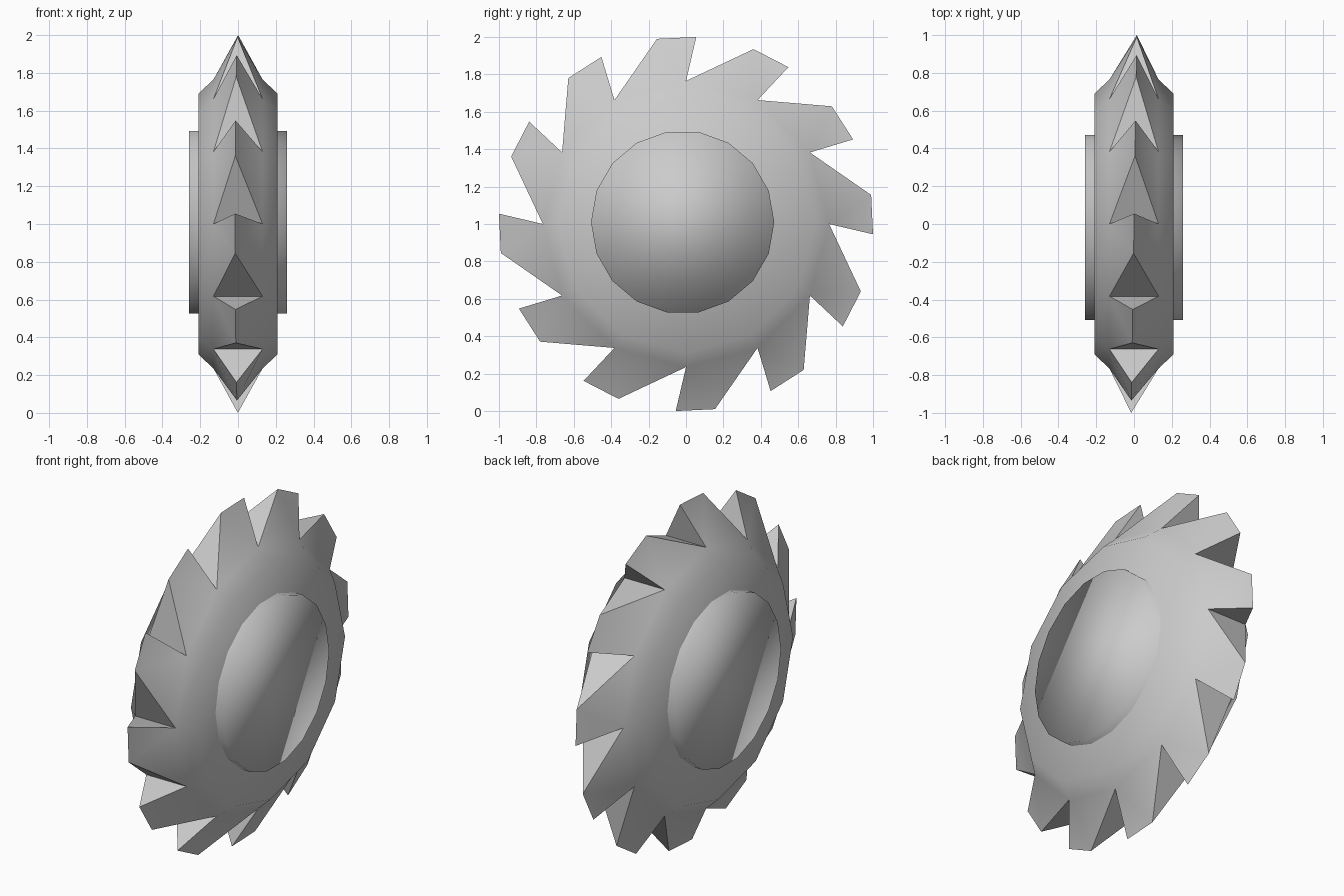
import bpy, bmesh
from math import sin, cos, radians, hypot, atan2

if "Cube" in bpy.data.objects:
    bpy.data.objects.remove(bpy.data.objects["Cube"])

N = 12                      # number of teeth
CZ = 1.0                    # wheel centre height


def finish(name, bm, angle=None):
    bmesh.ops.recalc_face_normals(bm, faces=bm.faces)
    me = bpy.data.meshes.new(name)
    bm.to_mesh(me)
    bm.free()
    ob = bpy.data.objects.new(name, me)
    bpy.context.collection.objects.link(ob)
    for p in me.polygons:
        p.use_smooth = True
    if angle:
        bpy.ops.object.select_all(action='DESELECT')
        ob.select_set(True)
        bpy.context.view_layer.objects.active = ob
        bpy.ops.object.shade_smooth_by_angle(angle=radians(angle))
    return ob


# toothed wheel: chamfered 12-sided disc whose outer faces rise to swept ridges
bm = bmesh.new()


def polar(x, r, a):
    return bm.verts.new((x, r * cos(a), CZ + r * sin(a)))


profile = [(0.21, 0.69), (0.13, 0.765), (-0.13, 0.765), (-0.21, 0.69)]
rings = [[polar(x, r, radians(360 / N * i)) for i in range(N)] for x, r in profile]
bm.faces.new(rings[0])
bm.faces.new(rings[3])

# ridge ends of the top tooth (y, z from centre), repeated around the wheel
lead, trail = (0.055, 1.0), (-0.155, 0.99)


def ridge_vert(p, i):
    r, a = hypot(*p), atan2(p[1], p[0]) + radians(360 / N * (i - 3))
    return polar(0.015 * r * cos(a), r, a)


for i in range(N):
    j = (i + 1) % N
    for s, t in ((0, 1), (2, 3)):
        bm.faces.new((rings[s][i], rings[s][j], rings[t][j], rings[t][i]))
    a, b = ridge_vert(lead, i), ridge_vert(trail, i)
    right, left = rings[1], rings[2]
    bm.faces.new((right[i], right[j], b, a))
    bm.faces.new((left[i], a, b, left[j]))
    bm.faces.new((right[i], a, left[i]))
    bm.faces.new((right[j], left[j], b))
finish("toothed_wheel", bm, 50)

# central hub, slightly proud of both faces
bpy.ops.mesh.primitive_cylinder_add(vertices=18, radius=0.49, depth=0.52,
                                    location=(0, -0.018, 1.01),
                                    rotation=(0, radians(90), 0))
hub = bpy.context.object
hub.name = "hub"
bpy.ops.object.shade_smooth()
